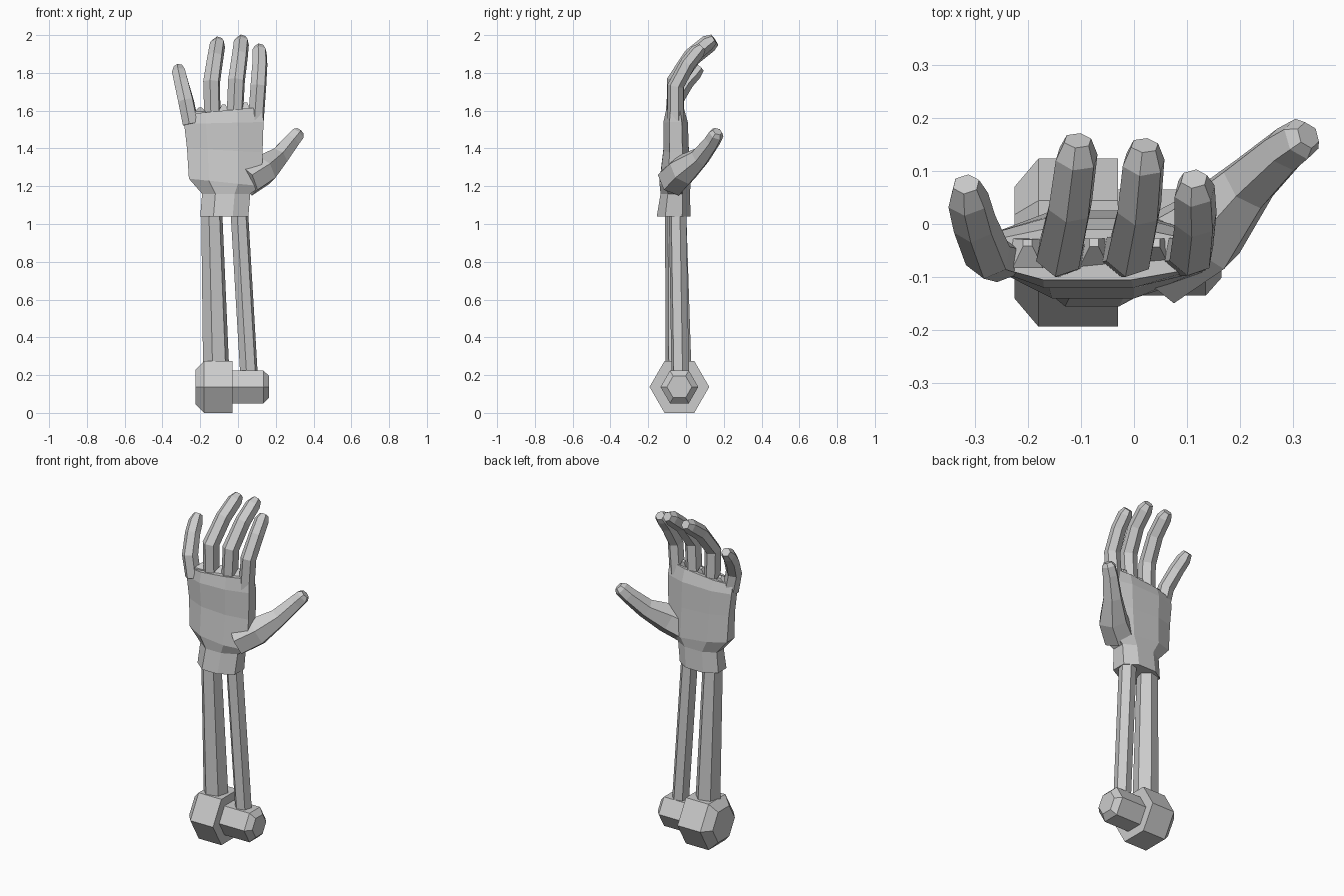
import bpy, bmesh, math
from mathutils import Vector

cube = bpy.data.objects.get("Cube")
if cube:
    bpy.data.objects.remove(cube, do_unlink=True)

grey = bpy.data.materials.new("plain grey")
grey.use_nodes = True
grey.diffuse_color = (0.6, 0.6, 0.6, 1)
bsdf = next(n for n in grey.node_tree.nodes if n.type == 'BSDF_PRINCIPLED')
bsdf.inputs["Base Color"].default_value = (0.6, 0.6, 0.6, 1)


def loft(name, rings):
    """Skin equal-length rings of points into a closed flat-shaded mesh."""
    bm = bmesh.new()
    loops = [[bm.verts.new(p) for p in ring] for ring in rings]
    n = len(loops[0])
    for a, b in zip(loops, loops[1:]):
        for i in range(n):
            j = (i + 1) % n
            bm.faces.new((a[i], a[j], b[j], b[i]))
    bm.faces.new(loops[0][::-1])
    bm.faces.new(loops[-1])
    bmesh.ops.recalc_face_normals(bm, faces=bm.faces)
    mesh = bpy.data.meshes.new(name)
    bm.to_mesh(mesh)
    bm.free()
    mesh.materials.append(grey)
    obj = bpy.data.objects.new(name, mesh)
    bpy.context.collection.objects.link(obj)
    return obj


def tube(name, path, side=(1, 0, 0), sides=6, turn=90, depth=1.0):
    """Faceted limb along (x, y, z, radius) stations."""
    pts = [Vector(p[:3]) for p in path]
    rings = []
    for i, p in enumerate(pts):
        t = (pts[min(i + 1, len(pts) - 1)] - pts[max(i - 1, 0)]).normalized()
        u = Vector(side)
        u = (u - t * u.dot(t)).normalized()
        v = t.cross(u)
        r = path[i][3]
        ring = []
        for k in range(sides):
            a = math.radians(turn) + math.tau * k / sides
            ring.append(p + u * r * math.cos(a) + v * r * depth * math.sin(a))
        rings.append(ring)
    return loft(name, rings)


# Elbow joints: chamfered hexagonal barrels lying across x
JY, JZ = -0.035, 0.1375
tube("large_elbow_joint", [(-0.225, JY, JZ, 0.105), (-0.18, JY, JZ, 0.158),
                           (-0.03, JY, JZ, 0.158)], side=(0, 1, 0), turn=0)
tube("small_elbow_joint", [(-0.05, JY, JZ, 0.1), (0.135, JY, JZ, 0.1),
                           (0.165, JY, JZ, 0.066)], side=(0, 1, 0), turn=0)

# Forearm bones
tube("large_forearm_bone", [(-0.115, -0.04, 0.2, 0.072),
                            (-0.14, -0.055, 1.1, 0.057)], turn=75)
tube("small_forearm_bone", [(0.06, -0.03, 0.17, 0.048),
                            (0.005, -0.045, 1.1, 0.048)], turn=75)

# Wrist cuff and palm: left x, right x, front y, back y, z at each side
SECTION = [(-1, -.35), (-.45, -1), (.35, -1), (1, -.5),
           (1, .5), (.45, 1), (-.45, 1), (-1, .5)]


def section(x0, x1, y0, y1, z0, z1):
    ring = []
    for a, b in SECTION:
        f = (a + 1) / 2
        ring.append((x0 + (x1 - x0) * f, y0 + (y1 - y0) * (b + 1) / 2,
                     z0 + (z1 - z0) * f))
    return ring


loft("palm", [section(-0.2, 0.055, -0.155, 0.025, 1.04, 1.04),
              section(-0.19, 0.065, -0.135, 0.02, 1.16, 1.16),
              section(-0.26, 0.125, -0.14, 0.025, 1.24, 1.2),
              section(-0.27, 0.13, -0.12, 0.015, 1.4, 1.38),
              section(-0.285, 0.135, -0.12, 0.01, 1.53, 1.54),
              section(-0.285, 0.13, -0.105, -0.01, 1.58, 1.62)])

# Fingers, curling toward the back, each with a tapered tip
tube("little_finger", [(-0.25, -0.065, 1.53, 0.045), (-0.275, -0.06, 1.65, 0.045),
                       (-0.3, 0.0, 1.75, 0.042), (-0.312, 0.045, 1.8, 0.04),
                       (-0.316, 0.075, 1.83, 0.026)], turn=80)
tube("ring_finger", [(-0.135, -0.055, 1.55, 0.046), (-0.14, -0.055, 1.75, 0.047),
                     (-0.12, 0.035, 1.88, 0.044), (-0.108, 0.125, 1.95, 0.042),
                     (-0.106, 0.157, 1.97, 0.027)], turn=80)
tube("middle_finger", [(-0.018, -0.055, 1.55, 0.046), (-0.008, -0.055, 1.76, 0.047),
                       (0.01, 0.03, 1.89, 0.044), (0.018, 0.115, 1.96, 0.042),
                       (0.02, 0.148, 1.98, 0.027)], turn=80)
tube("index_finger", [(0.095, -0.055, 1.55, 0.044), (0.108, -0.055, 1.73, 0.044),
                      (0.116, 0.01, 1.85, 0.042), (0.114, 0.062, 1.915, 0.04),
                      (0.113, 0.085, 1.937, 0.026)], turn=80)

# Webbing between the fingers
for name, x, z in (("outer_web", -0.2, 1.61), ("middle_web", -0.075, 1.63),
                   ("inner_web", 0.04, 1.64)):
    tube(name, [(x, -0.055, 1.52, 0.045), (x, -0.055, 1.59, 0.04),
                (x, -0.035, z, 0.012)], sides=4, turn=45)

# Thumb, broad where it leaves the heel of the palm
tube("thumb", [(0.045, -0.07, 1.23, 0.09), (0.135, -0.015, 1.285, 0.085),
               (0.215, 0.075, 1.355, 0.056), (0.285, 0.14, 1.44, 0.045),
               (0.315, 0.16, 1.475, 0.041), (0.328, 0.167, 1.49, 0.026)],
     side=(1, 0, -1), turn=30)
